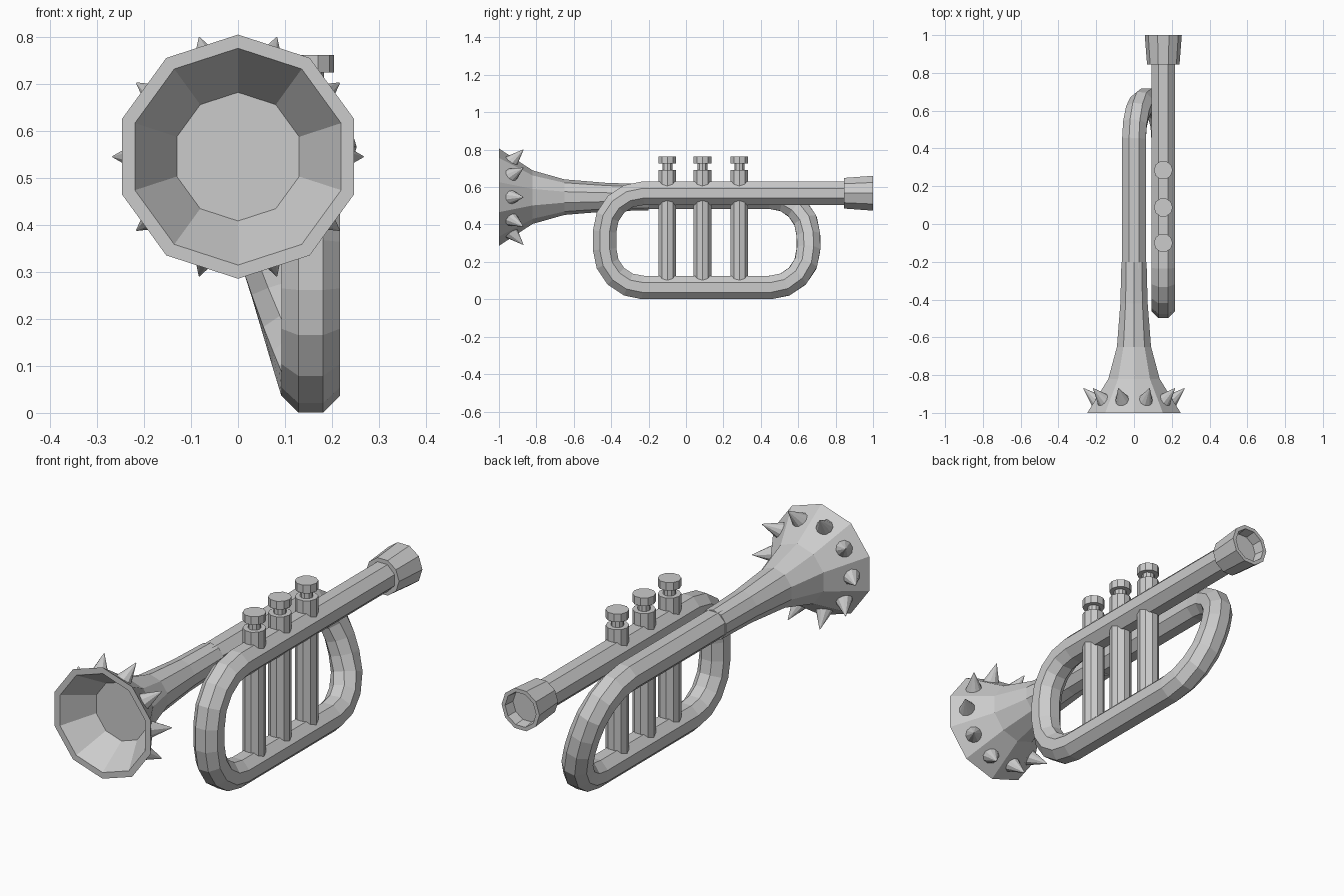
import bpy, bmesh
from math import sin, cos, pi, radians
from mathutils import Vector

if "Cube" in bpy.data.objects:
    bpy.data.objects.remove(bpy.data.objects["Cube"])

MAIN_X, MAIN_Z = 0.155, 0.567      # axis of the mouthpiece tube
BELL_Z = 0.546                     # axis of the bell, at x = 0


def loft(name, rings):
    """Skin a list of equal-sized vertex rings and cap both ends."""
    bm = bmesh.new()
    vs = [[bm.verts.new(p) for p in r] for r in rings]
    n = len(vs[0])
    for a, b in zip(vs, vs[1:]):
        for i in range(n):
            j = (i + 1) % n
            bm.faces.new((a[i], a[j], b[j], b[i]))
    bm.faces.new(vs[0])
    bm.faces.new(vs[-1])
    bmesh.ops.recalc_face_normals(bm, faces=bm.faces)
    me = bpy.data.meshes.new(name)
    bm.to_mesh(me)
    bm.free()
    ob = bpy.data.objects.new(name, me)
    bpy.context.collection.objects.link(ob)
    return ob


def ring(center, u, v, r, n, phase):
    return [center + r * (u * cos(phase + 2 * pi * i / n) + v * sin(phase + 2 * pi * i / n))
            for i in range(n)]


def lathe(name, origin, axis, profile, n=10, phase=0.0):
    """Revolve (distance along axis, radius) points around an axis."""
    origin, axis = Vector(origin), Vector(axis).normalized()
    u = Vector((1, 0, 0)) if abs(axis.x) < 0.1 else axis.cross(Vector((0, 1, 0))).normalized()
    v = axis.cross(u)
    return loft(name, [ring(origin + axis * d, u, v, r, n, phase) for d, r in profile])


def sweep(name, pts, r, n):
    rings = []
    for i, p in enumerate(pts):
        t = Vector()
        if i > 0:
            t += (p - pts[i - 1]).normalized()
        if i < len(pts) - 1:
            t += (pts[i + 1] - p).normalized()
        t.normalize()
        u = (Vector((1, 0, 0)) - t * t.x).normalized()
        rings.append(ring(p, u, t.cross(u), r, n, pi / n))
    return loft(name, rings)


def arc(cy, cz, r, a0, a1, steps=4):
    angles = [radians(a0 + (a1 - a0) * i / steps) for i in range(steps + 1)]
    return [(cy + r * cos(a), cz + r * sin(a)) for a in angles]


# Looped tube: front bend in a vertical plane, rear bend leaning over to the bell axis
R = 0.205
front = [(0.88, MAIN_Z)] + arc(-0.23, MAIN_Z - R, R, 90, 180) + arc(-0.23, 0.063 + R, R, 180, 270)
rear = arc(0.45, 0.063 + R, R, -90, 0) + arc(0.45, BELL_Z - R, R, 0, 90) + [(-0.25, BELL_Z)]
path = [Vector((MAIN_X, y, z)) for y, z in front]
path += [Vector((MAIN_X * (BELL_Z - z) / (BELL_Z - 0.063), y, z)) for y, z in rear]
sweep("looped_tube", path, 0.068, 8)

# Flared bell with a thick rim and a shallow closed cup
lathe("bell", (0, 0, BELL_Z), (0, 1, 0),
      [(-0.2, 0.07), (-0.42, 0.076), (-0.65, 0.095), (-0.82, 0.143), (-1.0, 0.26),
       (-1.0, 0.231), (-0.86, 0.137)], 10, pi / 10)

# Spikes, one on each bell face
for i in range(10):
    a = 2 * pi * i / 10
    out = Vector((cos(a), 0, sin(a)))
    base = Vector((0, -0.937, BELL_Z)) + out * 0.195
    tip = Vector((0, -0.87, BELL_Z)) + out * 0.267
    lathe(f"spike_{i + 1}", base, tip - base, [(0, 0.041), ((tip - base).length, 0.0015)])

# Mouthpiece with a recessed cup
lathe("mouthpiece", (MAIN_X, 0, MAIN_Z), (0, 1, 0),
      [(0.845, 0.086), (1.0, 0.098), (1.0, 0.08), (0.95, 0.074)])

# Valves: casing, stem and button in one turned profile
for i, y in enumerate((-0.10, 0.088, 0.285)):
    lathe(f"valve_{i + 1}", (MAIN_X, y, 0), (0, 0, 1),
          [(0.07, 0.05), (0.69, 0.05), (0.69, 0.028), (0.725, 0.028),
           (0.725, 0.05), (0.763, 0.05)])
